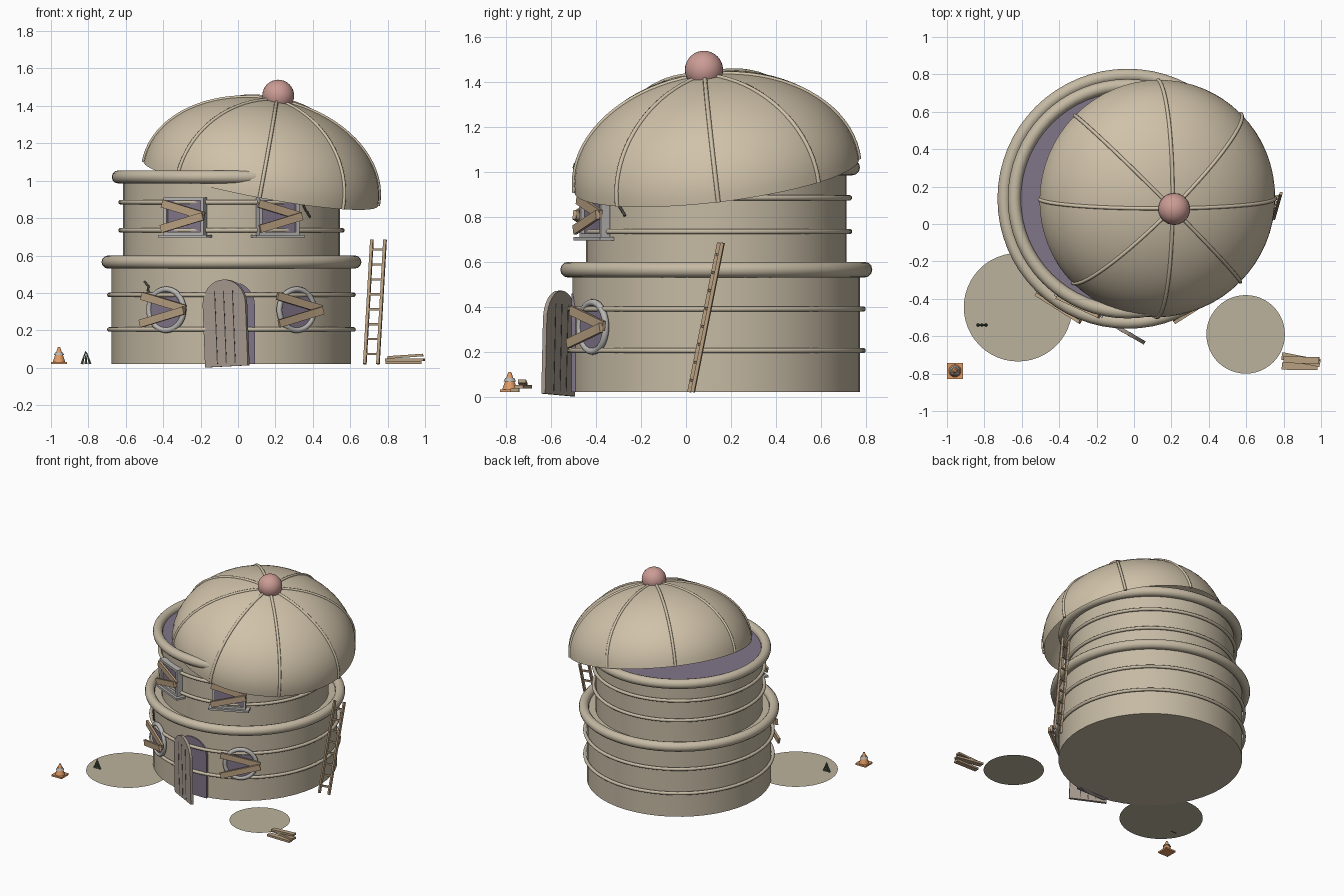
import bpy, bmesh
from math import sin, cos, pi, radians
from mathutils import Matrix, Vector

if "Cube" in bpy.data.objects:
    bpy.data.objects.remove(bpy.data.objects["Cube"])


def material(name, *rgb):
    m = bpy.data.materials.new(name)
    m.diffuse_color = (*rgb, 1)
    m.use_nodes = True
    m.node_tree.nodes["Principled BSDF"].inputs["Base Color"].default_value = m.diffuse_color
    return m


PLASTER = material("plaster", .56, .49, .37)
ROOF = material("roof_tan", .63, .54, .40)
PURPLE = material("dark_purple", .22, .18, .25)
WOOD = material("wood", .48, .35, .22)
DOORWOOD = material("door_wood", .39, .33, .28)
FRAME = material("frame_grey", .48, .47, .45)
PINK = material("pink", .60, .33, .30)
SAND = material("sand", .50, .45, .34)
DARK = material("dark", .07, .065, .06)
ORANGE = material("orange", .75, .33, .13)
GREEN = material("green", .09, .13, .08)

T = Matrix.Translation


def R(angle, axis):
    return Matrix.Rotation(angle, 4, axis)


def finish(name, bm, mat, mw=Matrix(), smooth=False):
    bmesh.ops.recalc_face_normals(bm, faces=bm.faces)
    me = bpy.data.meshes.new(name)
    bm.to_mesh(me)
    bm.free()
    ob = bpy.data.objects.new(name, me)
    bpy.context.collection.objects.link(ob)
    me.materials.append(mat)
    ob.matrix_world = mw
    if smooth:
        bpy.ops.object.select_all(action='DESELECT')
        ob.select_set(True)
        bpy.context.view_layer.objects.active = ob
        bpy.ops.object.shade_smooth_by_angle(angle=radians(40))
    return ob


def box(name, size, mat, mw):
    bm = bmesh.new()
    bmesh.ops.create_cube(bm, size=1, matrix=Matrix.Diagonal((*size, 1)))
    return finish(name, bm, mat, mw)


def cone(name, r1, r2, h, mat, mw, seg=48):
    # base sits on the local origin
    bm = bmesh.new()
    bmesh.ops.create_cone(bm, cap_ends=True, segments=seg, radius1=r1,
                          radius2=r2, depth=h, matrix=T((0, 0, h / 2)))
    return finish(name, bm, mat, mw, True)


def disc(name, r, mat, mw):
    bm = bmesh.new()
    bmesh.ops.create_circle(bm, cap_ends=True, segments=48, radius=r)
    return finish(name, bm, mat, mw)


def lathe(name, profile, mat, mw, closed=False, seg=64):
    bm = bmesh.new()
    vs = [bm.verts.new((r, 0, z)) for r, z in profile]
    es = [bm.edges.new(p) for p in zip(vs, vs[1:])]
    if closed:
        es.append(bm.edges.new((vs[-1], vs[0])))
    bmesh.ops.spin(bm, geom=vs + es, axis=(0, 0, 1), cent=(0, 0, 0),
                   angle=2 * pi, steps=seg)
    bmesh.ops.remove_doubles(bm, verts=bm.verts, dist=1e-4)
    return finish(name, bm, mat, mw, True)


def ring(name, major, minor, mat, mw):
    prof = [(major + minor * cos(i * pi / 6), minor * sin(i * pi / 6)) for i in range(12)]
    return lathe(name, prof, mat, mw, True)


def tube(name, pts, radius, mat, mw=Matrix()):
    cu = bpy.data.curves.new(name, 'CURVE')
    cu.dimensions = '3D'
    cu.bevel_depth, cu.bevel_resolution, cu.use_fill_caps = radius, 2, True
    sp = cu.splines.new('POLY')
    sp.points.add(len(pts) - 1)
    for p, q in zip(sp.points, pts):
        p.co = (*q, 1)
    ob = bpy.data.objects.new(name, cu)
    bpy.context.collection.objects.link(ob)
    cu.materials.append(mat)
    ob.matrix_world = mw


def beam(name, a, b, w, t, mat):
    # square bar between two points
    a, b = Vector(a), Vector(b)
    q = (b - a).to_track_quat('X', 'Z').to_matrix().to_4x4()
    return box(name, ((b - a).length, w, t), mat, T((a + b) / 2) @ q)


def arch(name, w, h, thick, mat, mw):
    pts = [(-w, 0), (w, 0)] + [(w * cos(i * pi / 16), h - w + w * sin(i * pi / 16))
                               for i in range(17)]
    bm = bmesh.new()
    f = bm.faces.new([bm.verts.new((x, -thick / 2, z)) for x, z in pts])
    ext = bmesh.ops.extrude_face_region(bm, geom=[f])["geom"]
    bmesh.ops.translate(bm, vec=(0, thick, 0),
                        verts=[g for g in ext if isinstance(g, bmesh.types.BMVert)])
    return finish(name, bm, mat, mw)


CX, CY = -.035, .135


def at(z):
    return T((CX, CY, z))


# tower body, floor and trim rings
cone("lower_wall", .64, .64, .54, PLASTER, at(.02))
cone("upper_wall", .58, .58, .45, PLASTER, at(.56))
disc("upper_floor", .6, PURPLE, at(1.017))
for name, r, t, z in (("lower_ledge", .66, .035, .565), ("upper_ledge", .605, .035, 1.02),
                      ("lower_band_1", .653, .012, .205), ("lower_band_2", .653, .012, .39),
                      ("upper_band_1", .593, .012, .735), ("upper_band_2", .593, .012, .885)):
    ring(name, r, t, PLASTER, at(z))

# tilted dome roof, ribs and finial ball
axis = Vector((.184, -.117, .976))
tilt = T((.122, .137, .983)) @ Vector((0, 0, 1)).rotation_difference(axis).to_matrix().to_4x4()
DR, DH = .638, .46
arc = [(DR * cos(i * pi / 40), DH * sin(i * pi / 40)) for i in range(20)] + [(0, DH)]
lathe("dome", arc, ROOF, tilt)
for k in range(8):
    tube(f"dome_rib_{k}", [(r, 0, z) for r, z in arc], .01, ROOF, tilt @ R(k * pi / 4, 'Z'))
bm = bmesh.new()
bmesh.ops.create_uvsphere(bm, u_segments=32, v_segments=16, radius=.085)
finish("finial_ball", bm, PINK, T((.215, .08, 1.455)), True)


def boards(name, m, length, dz, slope):
    for s, label in ((1, "top"), (-1, "bottom")):
        box(f"{name}_board_{label}", (length, .016, .042), WOOD,
            m @ T((0, -.035 + s * .008, s * dz)) @ R(s * slope, 'Y'))


for s, side in ((-1, "left"), (1, "right")):
    # round lower windows
    m = at(.31) @ R(s * radians(32.3), 'Z') @ T((0, -.652, 0))
    face = m @ R(pi / 2, 'X')
    n = f"round_window_{side}"
    cone(n + "_pane", .106, .106, .02, PURPLE, face @ T((0, 0, -.015)))
    ring(n + "_frame", .109, .015, FRAME, face)
    boards(n, m, .285, .039, .25)
    # square upper windows
    m = at(.81) @ R(s * radians(24.5), 'Z') @ T((0, -.595, 0))
    n = f"square_window_{side}"
    box(n + "_pane", (.22, .03, .19), PURPLE, m @ T((0, .01, 0)))
    for e in (-1, 1):
        box(n + f"_jamb_{e}", (.018, .045, .2), FRAME, m @ T((e * .108, 0, 0)))
        box(n + f"_rail_{e}", (.234, .045, .018), FRAME, m @ T((0, 0, e * .092)))
    box(n + "_sill", (.285, .07, .015), FRAME, m @ T((0, -.005, -.107)))
    boards(n, m, .255, .034, .27)

# doorway and leaning door
arch("doorway", .125, .44, .04, PURPLE, T((CX, -.49, .02)))
door = T((-.057, -.57, .007)) @ R(radians(-30), 'Z') @ R(-.045, 'Y')
arch("door", .132, .465, .02, DOORWOOD, door)
for x in (-.055, 0, .055):
    box("door_groove", (.005, .022, .39), DARK, door @ T((x, 0, .21)))

# wall cracks
for name, a0, r, pts in (("crack_lower", -43, .645, ((-.035, .46), (-.005, .435), (-.01, .415), (.01, .39))),
                         ("crack_upper", 44, .585, ((-.03, .87), (-.01, .84), (.0, .83), (.02, .805)))):
    tube(name, [(r * sin(radians(a0) + u / r), -r * cos(radians(a0) + u / r), z)
                for u, z in pts], .006, DARK, T((CX, CY, 0)))

# ladder
lo, up = Vector((.678, .015, .02)), Vector((.716, .148, .685))
step = Vector((.07, .015, 0))
beam("ladder_rail_left", lo, up, .016, .016, WOOD)
beam("ladder_rail_right", lo + step, up + step, .016, .016, WOOD)
for i in range(8):
    p = lo.lerp(up, .08 + i * .12)
    beam(f"ladder_rung_{i}", p, p + step, .012, .012, WOOD)

# ground patches
disc("sand_patch_left", .29, SAND, T((-.62, -.445, .021)))
disc("sand_patch_right", .21, SAND, T((.597, -.59, .021)))

# warning cone
cp = T((-.957, -.785, 0))
box("cone_base", (.086, .086, .012), ORANGE, cp @ T((0, 0, .026)))
cone("cone_body", .034, .006, .08, ORANGE, cp @ T((0, 0, .03)), 24)
cone("cone_stripe", .028, .02, .014, FRAME, cp @ T((0, 0, .068)), 24)

# small grass tuft
for i, s in enumerate((-1, 0, 1)):
    cone(f"grass_blade_{i}", .009, .001, .07, GREEN,
         T((-.813 + s * .022, -.54, .02)) @ R(-s * .28, 'Y'), 6)

# loose planks
beam("plank_1", (.79, -.76, .028), (.98, -.762, .028), .038, .015, WOOD)
beam("plank_2", (.79, -.705, .043), (.995, -.745, .043), .04, .015, WOOD)
beam("plank_3", (.80, -.725, .055), (.99, -.73, .068), .036, .014, WOOD)
